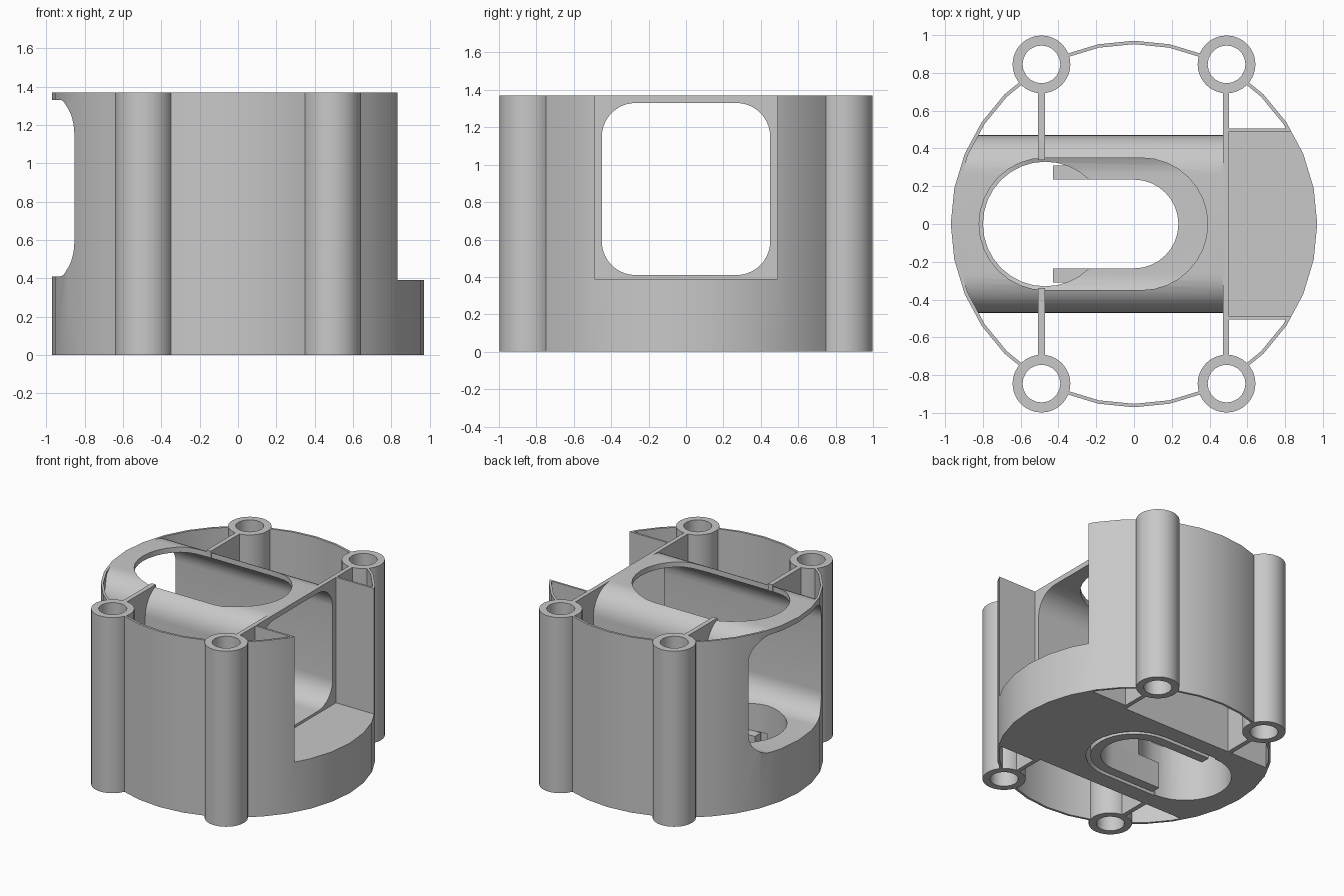
import bpy, bmesh
from math import cos, sin, pi

cube = bpy.data.objects.get("Cube")
if cube:
    bpy.data.objects.remove(cube, do_unlink=True)

H = 1.37          # full height
FLOOR = 0.39      # tray height
R = 0.97          # shell radius
PX, PY = 0.49, 0.845   # screw post position

grey = bpy.data.materials.new("plain_grey")
grey.use_nodes = True
COLOUR = (0.58, 0.58, 0.58, 1)
grey.diffuse_color = COLOUR
grey.node_tree.nodes["Principled BSDF"].inputs["Base Color"].default_value = COLOUR


def arc(cx, cy, r, a0, a1, n):
    return [(cx + r * cos(a0 + (a1 - a0) * i / n),
             cy + r * sin(a0 + (a1 - a0) * i / n)) for i in range(n + 1)]


def circle(cx, cy, r, n=32):
    return arc(cx, cy, r, 0, 2 * pi, n)[:-1]


def capsule(x0, x1, r):
    return arc(x1, 0, r, -pi / 2, pi / 2, 16) + arc(x0, 0, r, pi / 2, 1.5 * pi, 16)


def slot(x0, x1, r):
    """Slot with a square left end and a round right end."""
    return [(x0, -r)] + arc(x1, 0, r, -pi / 2, pi / 2, 16) + [(x0, r)]


def rect(x0, x1, y0, y1):
    return [(x0, y0), (x1, y0), (x1, y1), (x0, y1)]


def prism(name, profile, lo, hi, axis="z"):
    """Extrude a profile along z, or a (y, z) profile along x."""
    bm = bmesh.new()
    place = (lambda a, b: (a, b, lo)) if axis == "z" else (lambda a, b: (lo, a, b))
    face = bm.faces.new([bm.verts.new(place(a, b)) for a, b in profile])
    out = bmesh.ops.extrude_face_region(bm, geom=[face])
    d = hi - lo
    bmesh.ops.translate(bm, vec=(0, 0, d) if axis == "z" else (d, 0, 0),
                        verts=[g for g in out["geom"] if isinstance(g, bmesh.types.BMVert)])
    bmesh.ops.recalc_face_normals(bm, faces=bm.faces)
    mesh = bpy.data.meshes.new(name)
    bm.to_mesh(mesh)
    bm.free()
    mesh.materials.append(grey)
    ob = bpy.data.objects.new(name, mesh)
    bpy.context.collection.objects.link(ob)
    return ob


def carve(ob, *cutters, op="DIFFERENCE"):
    """Apply booleans in order and discard the cutters."""
    bpy.context.view_layer.objects.active = ob
    for c in cutters:
        c.hide_render = True
        mod = ob.modifiers.new("cut", "BOOLEAN")
        mod.operation, mod.solver, mod.object = op, "EXACT", c
        bpy.ops.object.modifier_apply(modifier=mod.name)
        bpy.data.objects.remove(c, do_unlink=True)
    return ob


def tunnel_cut():
    """Rounded square bore running along x."""
    y, r, z0, z1 = 0.45, 0.18, 0.41, 1.33
    p = (arc(y - r, z0 + r, r, -pi / 2, 0, 10) + arc(y - r, z1 - r, r, 0, pi / 2, 10)
         + arc(r - y, z1 - r, r, pi / 2, pi, 10) + arc(r - y, z0 + r, r, pi, 1.5 * pi, 10))
    return prism("cutter", p, -1.2, 0.6, "x")


def bore_cut(x, y):
    return prism("cutter", circle(x, y, 0.1, 20), -0.1, H + 0.1)


parts = []
corners = [(sx * PX, sy * PY) for sx in (-1, 1) for sy in (-1, 1)]

# Thin round outer wall with the tray side open
shell = prism("outer_shell", circle(0, 0, R), 0, H)
carve(shell, prism("cutter", circle(0, 0, R - 0.018), -0.1, H + 0.1),
      prism("cutter", rect(0.5, 1.2, -0.49, 0.49), FLOOR, H + 0.1),
      tunnel_cut(), *[bore_cut(x, y) for x, y in corners])
parts.append(shell)

# Four hollow screw posts
for x, y in corners:
    name = ("back" if y > 0 else "front") + ("_left" if x > 0 else "_right") + "_post"
    parts.append(carve(prism(name, circle(x, y, 0.153), 0, H), bore_cut(x, y)))

# Tunnel body with rounded top, open top slot and keyhole floor
w, r = 0.47, 0.2
section = [(-w, 0), (w, 0)] + arc(w - r, H - r, r, 0, pi / 2, 10) + arc(r - w, H - r, r, pi / 2, pi, 10)
body = prism("tunnel_body", section, -1.1, 0.48, "x")
carve(body, prism("cutter", circle(0, 0, R - 0.001), -0.1, H + 0.1), op="INTERSECT")
carve(body, tunnel_cut(),
      prism("cutter", capsule(-0.47, 0.04, 0.35), 0.9, H + 0.1),
      prism("cutter", circle(-0.47, 0, 0.33), -0.1, 0.8),
      prism("cutter", slot(-0.47, 0, 0.34), -0.1, 0.2),
      prism("cutter", slot(-0.47, 0, 0.235), -0.1, 0.8))
parts.append(body)

# U-shaped rail under the floor, reaching into the round hole
rail = prism("keyhole_rail", slot(-0.43, 0, 0.31), 0, 0.205)
parts.append(carve(rail, prism("cutter", slot(-0.6, 0, 0.235), -0.1, 0.4)))

# Solid tray on the open side
tray = prism("side_tray", rect(0.47, 1.1, -0.5, 0.5), 0, FLOOR)
parts.append(carve(tray, prism("cutter", circle(0, 0, R - 0.001), -0.1, H), op="INTERSECT"))

# Cross wall between the left posts
parts.append(carve(prism("cross_wall", rect(0.47, 0.503, -0.7, 0.7), 0, H), tunnel_cut()))

# Ribs to the right posts and walls beside the tray
for side, s in (("back", 1), ("front", -1)):
    y0, y1 = sorted((s * 0.34, s * 0.7))
    parts.append(carve(prism(side + "_rib", rect(-0.508, -0.472, y0, y1), 0, H), tunnel_cut()))
    y0, y1 = sorted((s * 0.49, s * 0.506))
    parts.append(prism(side + "_tray_wall", rect(0.49, 0.825, y0, y1), 0, H))

# Smooth curved faces, keep sharp edges
bpy.ops.object.select_all(action="DESELECT")
for ob in parts:
    ob.select_set(True)
bpy.context.view_layer.objects.active = parts[0]
bpy.ops.object.shade_smooth_by_angle(angle=pi / 6)
